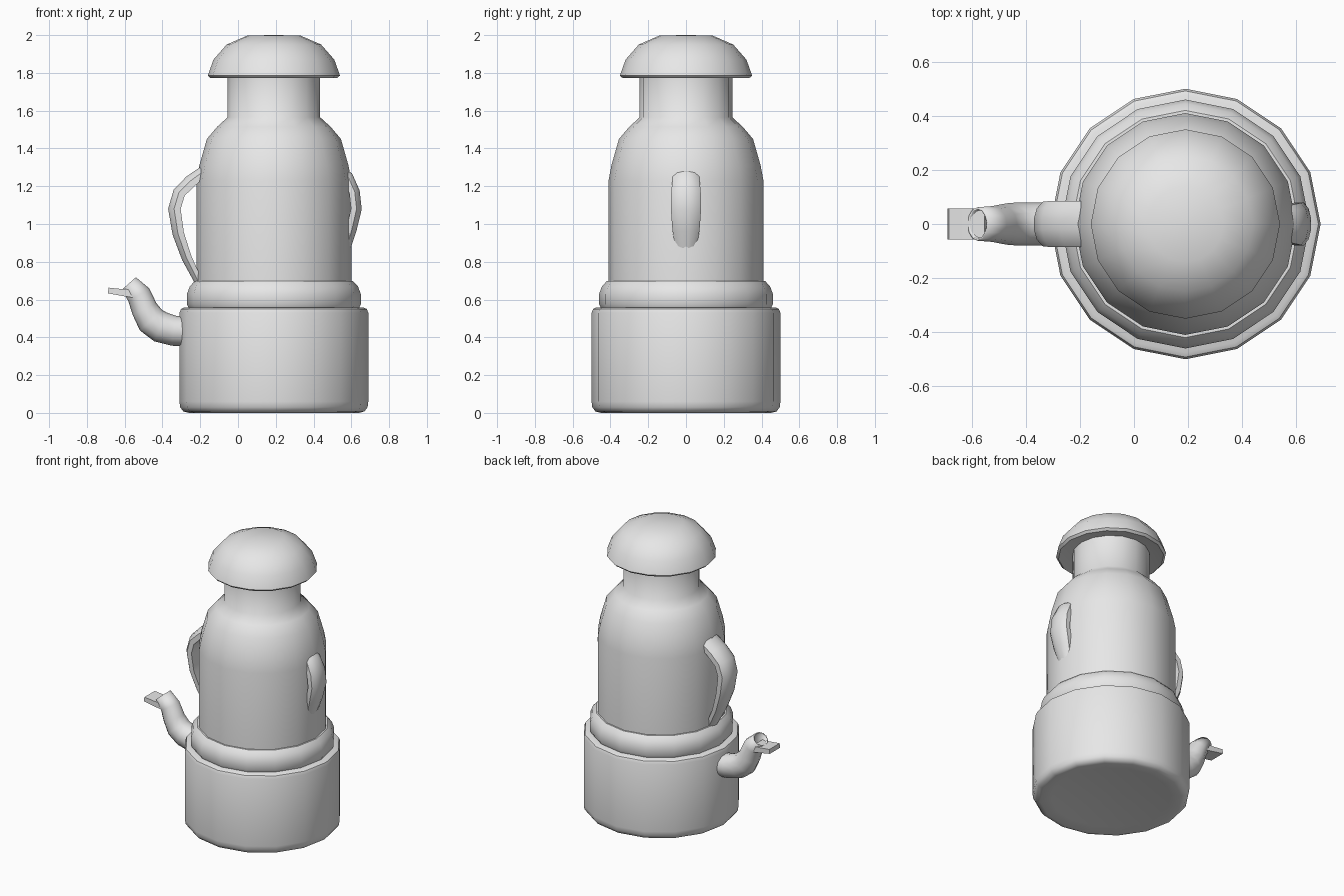
import bpy, bmesh, math
from mathutils import Vector

cube = bpy.data.objects.get("Cube")
if cube:
    bpy.data.objects.remove(cube, do_unlink=True)

AXIS = 0.19   # x position of the pot's centre line
SIDES = 16

grey = bpy.data.materials.new("plain_grey")
grey.use_nodes = True
grey.diffuse_color = (0.8, 0.8, 0.8, 1)
grey.node_tree.nodes["Principled BSDF"].inputs["Base Color"].default_value = (0.8, 0.8, 0.8, 1)


def skin(name, rings, caps=(True, True), angle=40):
    """Join equal closed rings of points into a smooth shaded object."""
    bm = bmesh.new()
    loops = [[bm.verts.new(p) for p in ring] for ring in rings]
    count = len(loops[0])
    for a, b in zip(loops, loops[1:]):
        for i in range(count):
            j = (i + 1) % count
            bm.faces.new((a[i], a[j], b[j], b[i]))
    if caps[0]:
        bm.faces.new(loops[0])
    if caps[1]:
        bm.faces.new(loops[-1])
    bmesh.ops.remove_doubles(bm, verts=bm.verts, dist=0.0005)
    bmesh.ops.recalc_face_normals(bm, faces=bm.faces)
    mesh = bpy.data.meshes.new(name)
    bm.to_mesh(mesh)
    bm.free()
    mesh.shade_smooth()
    mesh.set_sharp_from_angle(angle=math.radians(angle))
    mesh.materials.append(grey)
    obj = bpy.data.objects.new(name, mesh)
    bpy.context.collection.objects.link(obj)
    return obj


def lathe(name, profile, angle=40):
    """Turn a profile of (radius, height) about the pot's centre line."""
    turns = [2 * math.pi * i / SIDES for i in range(SIDES)]
    rings = [[(AXIS + r * math.cos(t), r * math.sin(t), z) for t in turns] for r, z in profile]
    return skin(name, rings, angle=angle)


def sweep(name, path, section, side=1, **options):
    """Carry a section along a path of (x, z, half depth, half width)."""
    rings = []
    for i, (x, z, depth, width) in enumerate(path):
        before, after = path[max(i - 1, 0)], path[min(i + 1, len(path) - 1)]
        tangent = Vector((after[0] - before[0], after[1] - before[1])).normalized()
        nx, nz = side * tangent.y, -side * tangent.x
        rings.append([(x + nx * depth * u, width * v, z + nz * depth * u) for u, v in section])
    return skin(name, rings, **options)


# Turned parts
lathe("base", [(0.001, 0.015), (0.38, 0.012), (0.45, 0), (0.48, 0.008), (0.496, 0.03),
               (0.5, 0.06), (0.5, 0.53), (0.492, 0.55), (0.475, 0.558), (0.2, 0.558)])
lathe("collar", [(0.3, 0.55), (0.45, 0.555), (0.46, 0.575), (0.46, 0.63),
                 (0.445, 0.67), (0.42, 0.697), (0.3, 0.7)])
lathe("body", [(0.3, 0.68), (0.41, 0.68), (0.41, 1.23), (0.395, 1.31), (0.355, 1.45),
               (0.3, 1.515), (0.245, 1.565), (0.245, 1.8)], angle=50)
lathe("lid", [(0.1, 1.79), (0.24, 1.79), (0.335, 1.772), (0.35, 1.786), (0.32, 1.87),
              (0.25, 1.95), (0.14, 1.998), (0.001, 2.0)], angle=50)

# Strap handles: rounded outside, flat inside
strap = [(-0.9, -1), (0.1, -1), (0.7, -0.7), (1, -0.25),
         (1, 0.25), (0.7, 0.7), (0.1, 1), (-0.9, 1)]
sweep("right_handle", [(-0.17, 1.285, 0.03, 0.085), (-0.25, 1.225, 0.035, 0.085),
                       (-0.31, 1.165, 0.035, 0.085), (-0.335, 1.08, 0.035, 0.082),
                       (-0.315, 0.95, 0.032, 0.078), (-0.27, 0.82, 0.028, 0.06),
                       (-0.2, 0.68, 0.022, 0.042)], strap)
sweep("left_handle", [(0.52, 1.29, 0.025, 0.055), (0.58, 1.25, 0.03, 0.07),
                      (0.615, 1.17, 0.03, 0.078), (0.625, 1.08, 0.03, 0.08),
                      (0.6, 0.97, 0.028, 0.072), (0.56, 0.84, 0.025, 0.05)], strap, side=-1)

# Curved spout with an open mouth
circle = [(math.cos(math.pi * i / 6), math.sin(math.pi * i / 6)) for i in range(12)]
spout = sweep("spout", [(-0.25, 0.43, 0.08, 0.08), (-0.34, 0.435, 0.08, 0.08),
                        (-0.41, 0.455, 0.083, 0.08), (-0.46, 0.49, 0.08, 0.078),
                        (-0.495, 0.55, 0.07, 0.072), (-0.525, 0.625, 0.065, 0.066),
                        (-0.578, 0.685, 0.05, 0.062)], circle, caps=(True, False), angle=50)
wall = spout.modifiers.new("wall", "SOLIDIFY")
wall.thickness = 0.008

# Flat lip at the mouth
square = [(-1, -1), (1, -1), (1, 1), (-1, 1)]
sweep("spout_lip", [(-0.555, 0.632, 0.022, 0.056), (-0.61, 0.637, 0.018, 0.057),
                    (-0.687, 0.648, 0.015, 0.057)], square)
